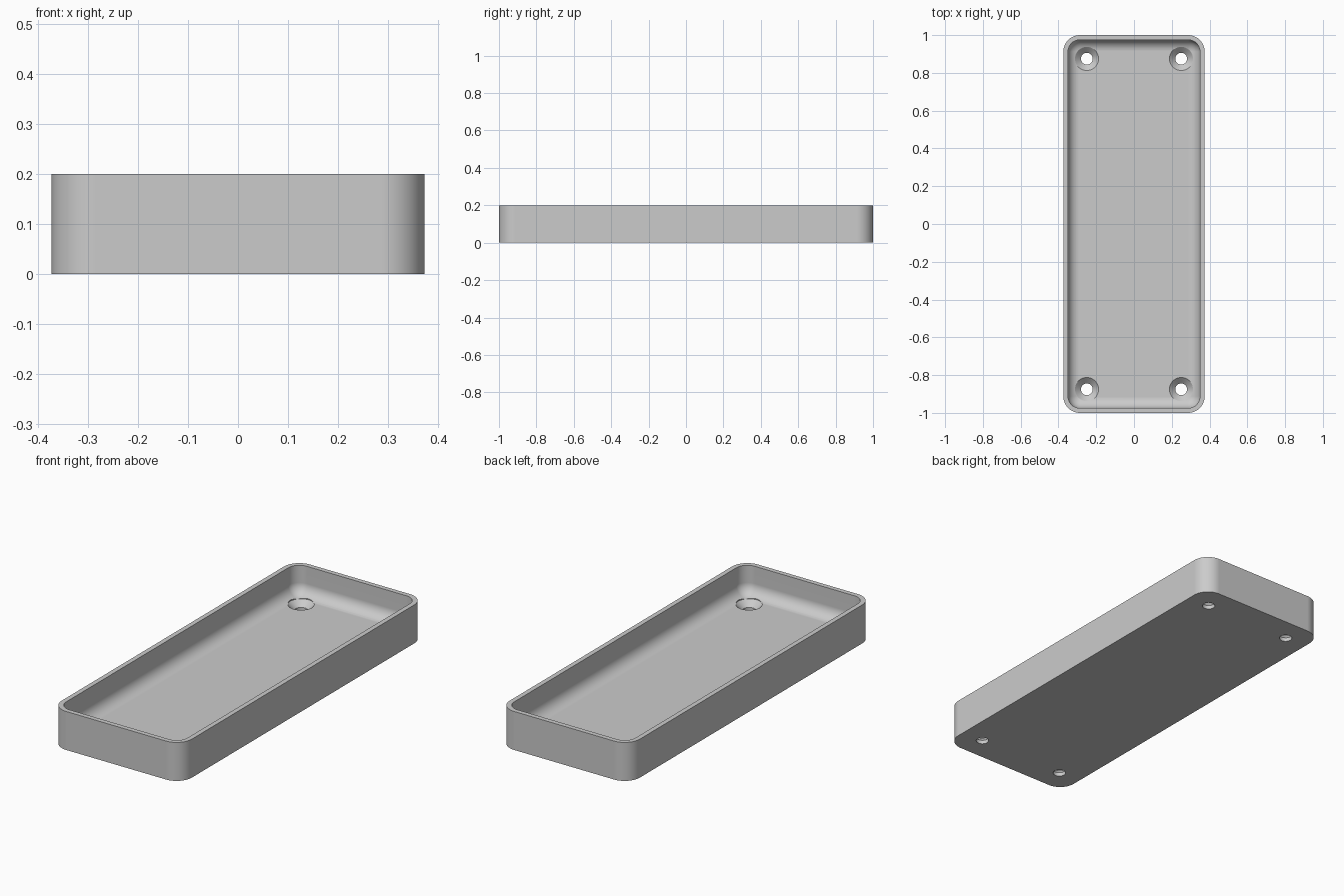
import bpy, bmesh
from math import sin, cos, pi, radians

cube = bpy.data.objects.get("Cube")
if cube:
    bpy.data.objects.remove(cube, do_unlink=True)

HALF_X, HALF_Y, HEIGHT = 0.374, 1.0, 0.2
CORNER, WALL, FLOOR, FILLET = 0.0875, 0.025, 0.05, 0.06
CORNER_STEPS, FILLET_STEPS = 12, 10

grey = bpy.data.materials.new("plain_grey")
grey.use_nodes = True
colour = (0.6, 0.6, 0.6, 1)
grey.diffuse_color = colour
grey.node_tree.nodes["Principled BSDF"].inputs["Base Color"].default_value = colour


def rounded_ring(bm, inset, z):
    """Rounded rectangle of vertices, drawn in from the outer wall."""
    r = CORNER - inset
    ring = []
    for quarter, (sx, sy) in enumerate([(1, 1), (-1, 1), (-1, -1), (1, -1)]):
        for i in range(CORNER_STEPS + 1):
            a = (quarter + i / CORNER_STEPS) * pi / 2
            ring.append(bm.verts.new((sx * (HALF_X - CORNER) + r * cos(a),
                                      sy * (HALF_Y - CORNER) + r * sin(a), z)))
    return ring


def round_ring(bm, centre, r, z, sides=48):
    return [bm.verts.new((centre[0] + r * cos(2 * pi * i / sides),
                          centre[1] + r * sin(2 * pi * i / sides), z))
            for i in range(sides)]


def loft(bm, rings):
    """Closed solid through a stack of rings."""
    for low, high in zip(rings, rings[1:]):
        for i in range(len(low)):
            j = (i + 1) % len(low)
            bm.faces.new((low[i], low[j], high[j], high[i]))
    bm.faces.new(rings[0][::-1])
    bm.faces.new(rings[-1])


def finish(bm, name):
    bmesh.ops.recalc_face_normals(bm, faces=bm.faces)
    mesh = bpy.data.meshes.new(name)
    bm.to_mesh(mesh)
    bm.free()
    mesh.materials.append(grey)
    obj = bpy.data.objects.new(name, mesh)
    bpy.context.collection.objects.link(obj)
    return obj


# Tray: outer wall, rim, inner wall, rounded floor edge, floor
bm = bmesh.new()
profile = [(0, 0), (0, HEIGHT), (WALL, HEIGHT)]
for i in range(FILLET_STEPS + 1):
    a = i / FILLET_STEPS * pi / 2
    profile.append((WALL + FILLET * (1 - cos(a)), FLOOR + FILLET * (1 - sin(a))))
loft(bm, [rounded_ring(bm, inset, z) for inset, z in profile])
tray = finish(bm, "tray")

# Countersunk screw holes in the four corners
bm = bmesh.new()
for sx in (-1, 1):
    for sy in (-1, 1):
        loft(bm, [round_ring(bm, (sx * 0.25, sy * 0.875), r, z)
                  for r, z in [(0.031, -0.05), (0.031, 0.02),
                               (0.0625, FLOOR), (0.0625, 0.12)]])
cutter = finish(bm, "screw_hole_cutter")
cutter.hide_render = True

cut = tray.modifiers.new("screw_holes", 'BOOLEAN')
cut.operation, cut.solver, cut.object = 'DIFFERENCE', 'EXACT', cutter
bpy.ops.object.select_all(action='DESELECT')
bpy.context.view_layer.objects.active = tray
tray.select_set(True)
bpy.ops.object.modifier_apply(modifier=cut.name)
bpy.data.objects.remove(cutter, do_unlink=True)

# Smooth curves, flat floor and crisp edges
bpy.ops.object.shade_smooth_by_angle(angle=radians(30))
weighted = tray.modifiers.new("even_shading", 'WEIGHTED_NORMAL')
weighted.keep_sharp = True
